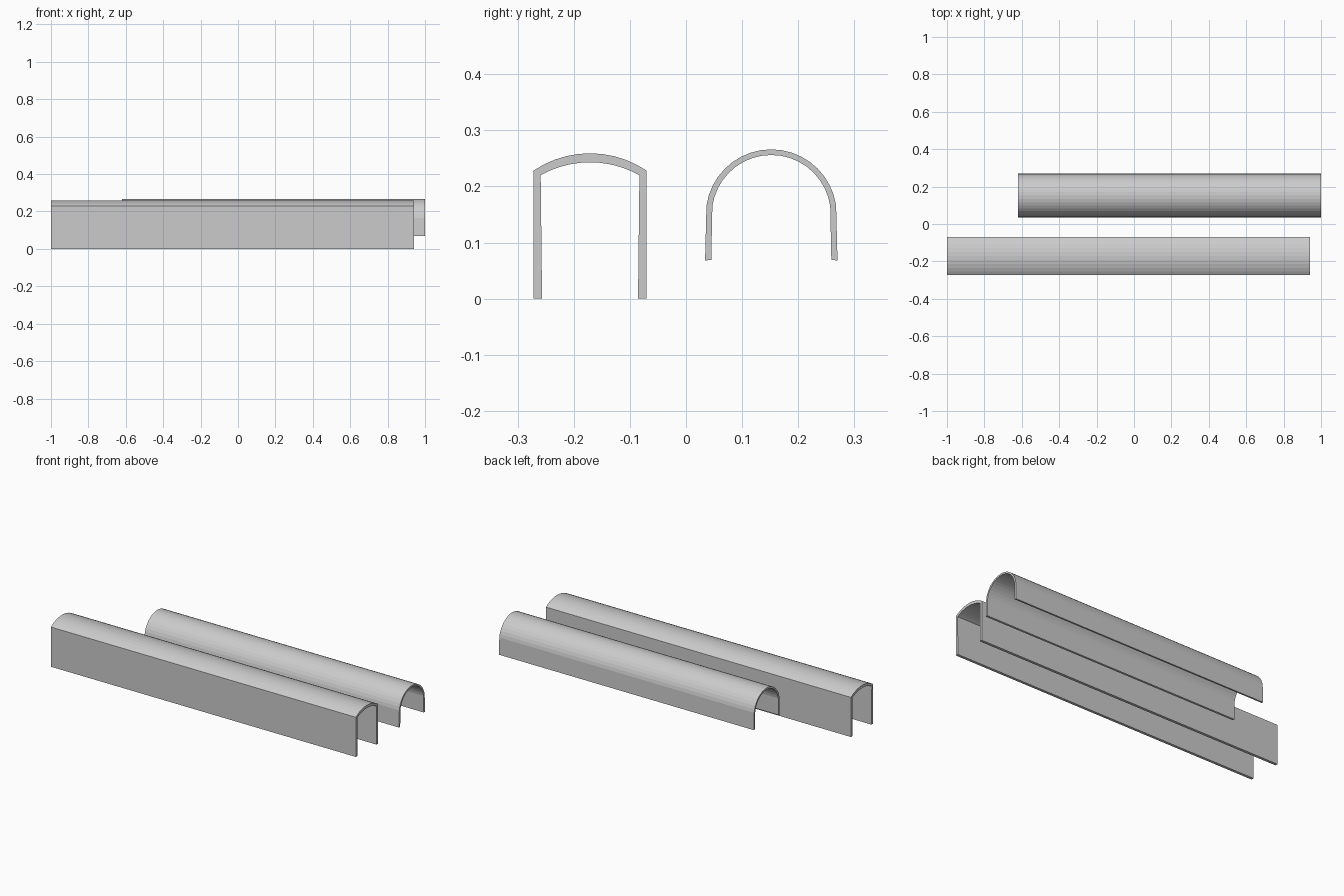
import bpy, bmesh, math

if "Cube" in bpy.data.objects:
    bpy.data.objects.remove(bpy.data.objects["Cube"])


def arch(cy, half_width, spring_z, peak_z, foot_half, foot_z, segments):
    """Open arch profile (y, z): foot, circular arc, foot."""
    rise = peak_z - spring_z
    r = (half_width ** 2 + rise ** 2) / (2 * rise)
    cz = peak_z - r
    a = math.asin(min(1, half_width / r))
    pts = [(cy - foot_half, foot_z)]
    for i in range(segments + 1):
        t = -a + 2 * a * i / segments
        pts.append((cy + r * math.sin(t), cz + r * math.cos(t)))
    pts.append((cy + foot_half, foot_z))
    return pts


def channel(name, outer, inner, x0, x1):
    """Sweep the wall between two matching profiles along x."""
    bm = bmesh.new()
    rings = [[bm.verts.new((x, y, z)) for y, z in prof]
             for x in (x0, x1) for prof in (outer, inner)]
    o0, i0, o1, i1 = rings
    for k in range(len(outer) - 1):
        for a, b in ((o0, o1), (i1, i0), (i0, o0), (o1, i1)):
            bm.faces.new((a[k], a[k + 1], b[k + 1], b[k]))
    for k in (0, -1):
        bm.faces.new((o0[k], o1[k], i1[k], i0[k]))
    bmesh.ops.recalc_face_normals(bm, faces=bm.faces)
    mesh = bpy.data.meshes.new(name)
    bm.to_mesh(mesh)
    bm.free()
    obj = bpy.data.objects.new(name, mesh)
    bpy.context.collection.objects.link(obj)
    return obj


# Tall straight-walled channel with a shallow arched top
channel("shallow_arch_channel",
        arch(-0.171, 0.101, 0.228, 0.259, 0.101, 0.0, 10),
        arch(-0.171, 0.088, 0.220, 0.243, 0.0855, 0.0, 10),
        -1.0, 0.94)

# Shorter raised channel with a round top and slightly flared legs
channel("round_arch_channel",
        arch(0.152, 0.1155, 0.166, 0.266, 0.118, 0.068, 18),
        arch(0.152, 0.105, 0.165, 0.256, 0.107, 0.069, 18),
        -0.62, 1.0)
